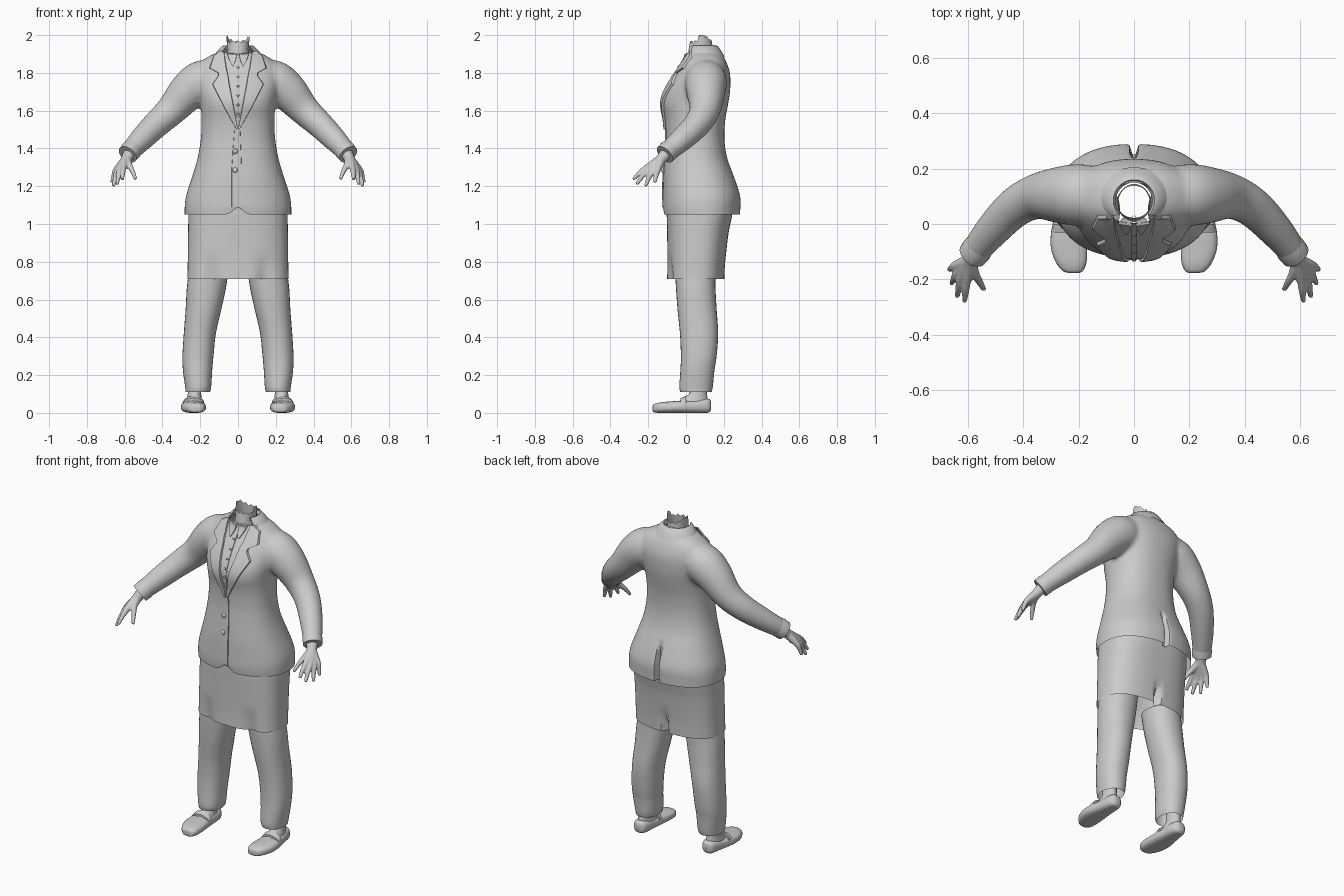
import bpy, bmesh, math
from mathutils import Vector
from mathutils.bvhtree import BVHTree

if "Cube" in bpy.data.objects:
    bpy.data.objects.remove(bpy.data.objects["Cube"])

grey = bpy.data.materials.new("light_grey")
grey.diffuse_color = (0.6, 0.6, 0.6, 1)
grey.use_nodes = True
grey.node_tree.nodes["Principled BSDF"].inputs["Base Color"].default_value = grey.diffuse_color


def spline(rows, steps=5):
    """Catmull-Rom resampling of a list of number tuples."""
    out = []
    for i in range(len(rows) - 1):
        a, b, c, d = (rows[max(0, min(len(rows) - 1, i + k))] for k in (-1, 0, 1, 2))
        for s in range(steps):
            t = s / steps
            out.append(tuple(0.5 * (2 * q + (r - p) * t + (2 * p - 5 * q + 4 * r - w) * t * t
                                    + (3 * q - p - 3 * r + w) * t ** 3)
                             for p, q, r, w in zip(a, b, c, d)))
    return out + [tuple(rows[-1])]


def loft(bm, rings, cap=False, closed=True):
    vs = [[bm.verts.new(p) for p in r] for r in rings]
    n = len(vs[0])
    for a, b in zip(vs, vs[1:]):
        for i in range(n if closed else n - 1):
            j = (i + 1) % n
            bm.faces.new((a[i], a[j], b[j], b[i]))
    if cap:
        bm.faces.new(vs[0][::-1])
        bm.faces.new(vs[-1])


def ellipse(x0, x1, y0, y1, n=32, p=2.0, arc=(0, 360)):
    full = arc[1] - arc[0] == 360
    pts = []
    for i in range(n):
        a = math.radians(arc[0] + (arc[1] - arc[0]) * i / (n if full else n - 1))
        c, s = math.cos(a), math.sin(a)
        pts.append(((x0 + x1) / 2 + (x1 - x0) / 2 * math.copysign(abs(c) ** (2 / p), c),
                    (y0 + y1) / 2 + (y1 - y0) / 2 * math.copysign(abs(s) ** (2 / p), s)))
    return pts


def stack(rows, n=32, p=2.0, arc=(0, 360)):
    """Rings from rows of (z, x0, x1, y0, y1)."""
    return [[(x, y, r[0]) for x, y in ellipse(*r[1:], n, p, arc)] for r in rows]


def tube(bm, path, n=16):
    """Capped tube along rows of (x, y, z, radius)."""
    rings = []
    for i, r in enumerate(path):
        d = Vector(path[min(i + 1, len(path) - 1)][:3]) - Vector(path[max(i - 1, 0)][:3])
        q = d.to_track_quat('Z', 'Y')
        rings.append([Vector(r[:3]) + q @ Vector((x, y, 0))
                      for x, y in ellipse(-r[3], r[3], -r[3], r[3], n)])
    loft(bm, rings, cap=True)


def finish(name, bm, angle=50):
    bmesh.ops.recalc_face_normals(bm, faces=bm.faces)
    me = bpy.data.meshes.new(name)
    bm.to_mesh(me)
    bm.free()
    me.materials.append(grey)
    ob = bpy.data.objects.new(name, me)
    bpy.context.collection.objects.link(ob)
    bpy.ops.object.select_all(action='DESELECT')
    ob.select_set(True)
    bpy.context.view_layer.objects.active = ob
    bpy.ops.object.shade_smooth_by_angle(angle=math.radians(angle))
    return ob


def fuse(bm, voxel, smooth):
    """Blend overlapping closed shapes into one skin, returned as a bmesh."""
    ob = finish("blend", bm)
    m = ob.modifiers.new("remesh", 'REMESH')
    m.mode, m.voxel_size = 'VOXEL', voxel
    m = ob.modifiers.new("smooth", 'SMOOTH')
    m.factor, m.iterations = 0.5, smooth
    ev = ob.evaluated_get(bpy.context.evaluated_depsgraph_get())
    out = bmesh.new()
    out.from_mesh(ev.to_mesh())
    ev.to_mesh_clear()
    bpy.data.objects.remove(ob)
    return out


def vent(bm, top, depth, width):
    """Press a narrow tapering slit into the centre back."""
    for v in bm.verts:
        if v.co.y > 0.1 and v.co.z < top:
            fade = min(1, (top - v.co.z) / 0.1)
            v.co.y -= depth * fade * math.exp(-(v.co.x / width) ** 2)


# Jacket: torso and sleeves blended together, then opened at hem and neck
body = [(1.00, .28, -.11, .285), (1.08, .283, -.122, .288), (1.15, .275, -.122, .287),
        (1.25, .243, -.12, .255), (1.35, .214, -.112, .218), (1.45, .197, -.106, .203),
        (1.55, .193, -.112, .208), (1.64, .2, -.128, .224), (1.71, .215, -.108, .234),
        (1.79, .225, -.062, .234), (1.85, .205, -.022, .217), (1.89, .15, .0, .195),
        (1.92, .09, .005, .165), (1.96, .066, .015, .145)]
bm = bmesh.new()
loft(bm, stack([(z, -h, h, f, b) for z, h, f, b in spline(body)], 64, 2.3), cap=True)
sleeve = [(.1, .105, 1.77, .095), (.19, .105, 1.755, .112), (.265, .105, 1.70, .104),
          (.35, .1, 1.605, .083), (.43, .06, 1.53, .073), (.51, -.02, 1.45, .064),
          (.575, -.1, 1.38, .052)]
for s in (1, -1):
    tube(bm, [(s * x, y, z, r) for x, y, z, r in spline(sleeve)], 24)
bm = fuse(bm, 0.011, 10)
for co, no in (((0, 0, 1.05), (0, 0, -1)), ((0, .075, 1.925), (0, -.3, 1))):
    bmesh.ops.bisect_plane(bm, geom=bm.verts[:] + bm.edges[:] + bm.faces[:],
                           plane_co=co, plane_no=no, clear_outer=True)
vent(bm, 1.29, 0.05, 0.01)
for v in bm.verts:  # curved front hem
    if v.co.y < 0 and v.co.z < 1.1:
        v.co.z += 0.035 * (1.1 - v.co.z) / 0.05 * math.exp(-(v.co.x / 0.035) ** 2)
surface = BVHTree.FromBMesh(bm)
finish("jacket", bm)


def front(x, z):
    hit = surface.ray_cast(Vector((x, -1, z)), Vector((0, 1, 0)))[0]
    return min(hit.y, 0.03) if hit else 0.03


def strip(name, rows, lift):
    """Raised plate on the chest from rows of (z, inner x, outer x)."""
    bm = bmesh.new()
    cols = [(0, -.003), (.04, lift), (.33, lift), (.66, lift), (.96, lift), (1, -.003)]
    loft(bm, [[(a + (b - a) * t, front(a + (b - a) * t, z) - h, z) for t, h in cols]
              for z, a, b in rows], closed=False)
    finish(name, bm, 35)


def linear(rows, steps=6):
    return [tuple(p + (q - p) * k / steps for p, q in zip(a, b))
            for a, b in zip(rows, rows[1:]) for k in range(steps)] + [rows[-1]]


# Notched lapels, shirt collar points and the front overlap
for s, side in ((1, "left"), (-1, "right")):
    lapel = [(1.5, 0, .008), (1.62, .022, .075), (1.74, .044, .137), (1.785, .052, .105),
             (1.8, .055, .105), (1.825, .06, .152), (1.89, .07, .13), (1.915, .074, .1)]
    strip("lapel_" + side, [(z, s * a, s * b) for z, a, b in linear(lapel)], .012)
    point = [(1.835, .024, .03), (1.87, .01, .048), (1.905, .004, .06)]
    strip("shirt_collar_" + side, [(z, s * a, s * b) for z, a, b in linear(point)], .009)
strip("front_overlap", linear([(1.09, -.034, .02), (1.3, -.034, .02), (1.5, -.02, .012)], 10), .005)
strip("shirt_placket", linear([(1.54, -.003, .003), (1.6, -.012, .012), (1.86, -.012, .012)], 8), .004)

# Jacket and shirt buttons
for k, (x, z, r) in enumerate([(-.015, 1.385, .014), (-.015, 1.285, .014)]
                              + [(0, 1.58 + .05 * i, .007) for i in range(6)]):
    bm = bmesh.new()
    bmesh.ops.create_uvsphere(bm, u_segments=12, v_segments=8, radius=r)
    for v in bm.verts:
        v.co = (v.co.x + x, v.co.y * .6 + front(x, z) - .006, v.co.z + z)
    finish("button_%d" % (k + 1), bm)

# Folded collar around the back of the neck
bm = bmesh.new()
loft(bm, stack([(1.885, -.135, .135, -.01, .205), (1.915, -.11, .11, -.003, .188),
                (1.942, -.085, .085, .005, .17), (1.945, -.075, .075, .01, .16),
                (1.92, -.066, .066, .015, .15)], 40, 2, (-42, 222)), closed=False)
finish("collar", bm)

# Open neck with an uneven rim
bm = bmesh.new()
rings = stack([(1.88, -.06, .06, .008, .145), (1.93, -.057, .057, .015, .14),
               (1.98, -.062, .062, .022, .138)], 32)
rings[-1] = [(x, y, 1.965 + .035 * min(1, (abs(x) / .06)) ** 3 * (y > .06)
              + .008 * math.sin(i * 2.4)) for i, (x, y, z) in enumerate(rings[-1])]
rings[-1] = [(x, y, min(z, 2.0)) for x, y, z in rings[-1]]
rings[-1][1] = (*rings[-1][1][:2], 2.0)
loft(bm, rings)
finish("neck", bm)

# Skirt with back vent
bm = bmesh.new()
skirt = [(.71, -.267, .267, -.1, .203), (.8, -.266, .266, -.098, .208),
         (.95, -.264, .264, -.1, .225), (1.05, -.262, .262, -.102, .245),
         (1.12, -.255, .255, -.1, .25)]
loft(bm, stack(spline(skirt, 6), 128, 2.6))
vent(bm, 0.86, 0.035, 0.012)
for v in bm.verts:  # soft folds at the front hem
    if v.co.y < 0 and v.co.z < .85:
        v.co.y += .02 * (.85 - v.co.z) / .14 * math.exp(-((abs(v.co.x) - .14) / .04) ** 2)
finish("skirt", bm)

trouser = [(.11, .148, .277, -.03, .135), (.14, .142, .28, -.035, .142),
           (.22, .137, .291, -.03, .15), (.3, .13, .294, -.027, .162),
           (.42, .117, .287, -.032, .17), (.55, .088, .277, -.045, .162),
           (.66, .064, .271, -.053, .156), (.76, .05, .258, -.058, .155)]
shoe = [(-.177, .2, .235, .012, .035), (-.17, .185, .258, .003, .046),
        (-.14, .172, .282, 0, .055), (-.09, .17, .3, 0, .06), (-.03, .175, .3, 0, .064),
        (.03, .182, .287, 0, .066), (.085, .185, .277, 0, .074), (.12, .195, .267, .002, .074),
        (.133, .212, .25, .015, .06)]
fingers = [((.605, -.205, 1.30), (.613, -.28, 1.235)), ((.625, -.197, 1.287), (.64, -.262, 1.21)),
           ((.638, -.177, 1.28), (.66, -.215, 1.2)), ((.645, -.15, 1.286), (.668, -.165, 1.22)),
           ((.578, -.175, 1.315), (.542, -.238, 1.238))]
for s, side in ((1, "left"), (-1, "right")):
    def mirrored(rows):
        return [(r[0], min(s * r[1], s * r[2]), max(s * r[1], s * r[2]), *r[3:]) for r in rows]

    # Trouser leg
    bm = bmesh.new()
    loft(bm, stack(mirrored(spline(trouser)), 32, 2.2))
    finish("trouser_leg_" + side, bm)

    # Shoe, flat-soled, with ankle and strap
    bm = bmesh.new()
    loft(bm, [[(x, y, z) for x, z in ellipse(*r, 28, 2.7)]
              for y, *r in mirrored(spline(shoe, 4))], cap=True)
    finish("shoe_" + side, bm)
    bm = bmesh.new()
    loft(bm, stack(mirrored([(.04, .185, .278, -.07, .12), (.075, .192, .27, -.02, .115),
                             (.1, .195, .266, .015, .11), (.17, .195, .266, .02, .11)]), 24))
    finish("ankle_" + side, bm)
    bm = bmesh.new()
    loft(bm, [[(x, y, z) for x, z in ellipse(*r, 24)] for y, *r in
              mirrored([(-.03, .178, .296, .01, .078), (0, .178, .293, .01, .09)])], cap=True)
    finish("shoe_strap_" + side, bm)

    # Cuff rim
    bm = bmesh.new()
    tube(bm, [(s * x, y, z, r) for x, y, z, r in
              ((.55, -.07, 1.408, .05), (.566, -.09, 1.39, .056), (.584, -.112, 1.368, .054))], 24)
    finish("cuff_" + side, bm)

    # Hand with palm and fingers blended together
    bm = bmesh.new()
    for k, (knuckle, tip) in enumerate(fingers):
        r = .017 if k < 4 else .018
        tube(bm, spline([(s * .572, -.1, 1.38, .032), (s * .59, -.13, 1.345, .028),
                         (s * knuckle[0], *knuckle[1:], r),
                         (s * (knuckle[0] + tip[0]) / 2, (knuckle[1] + tip[1]) / 2,
                          (knuckle[2] + tip[2]) / 2 + .006, .0135),
                         (s * tip[0], *tip[1:], .009)], 4), 12)
    finish("hand_" + side, fuse(bm, 0.005, 4))
